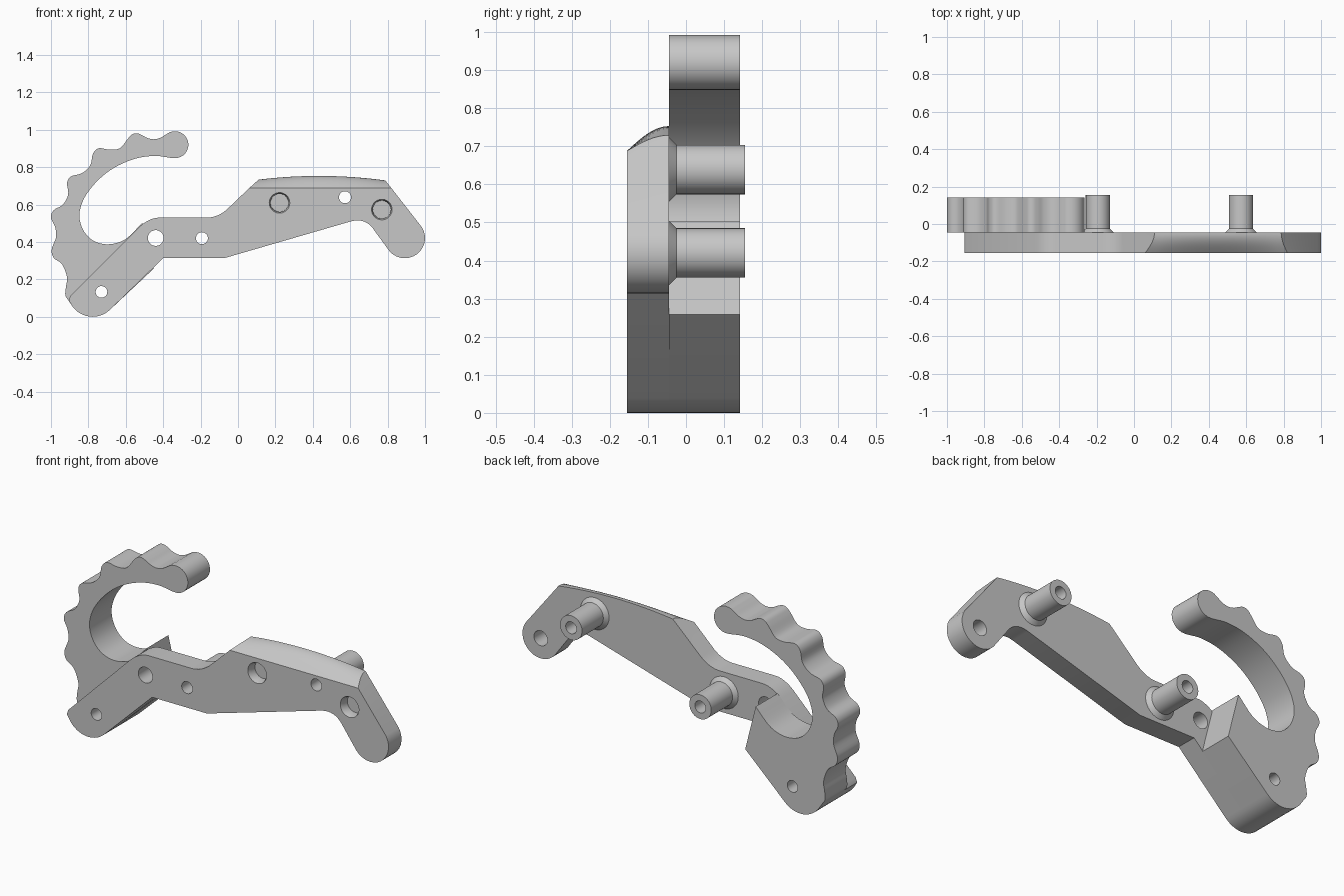
import bpy, bmesh, math
from mathutils import Vector

if "Cube" in bpy.data.objects:
    bpy.data.objects.remove(bpy.data.objects["Cube"])

grey = bpy.data.materials.new("light grey metal")
grey.diffuse_color = (0.57, 0.57, 0.57, 1)
grey.use_nodes = True
grey.node_tree.nodes["Principled BSDF"].inputs["Base Color"].default_value = grey.diffuse_color
FRONT, MID, BACK, PEG_END = -0.155, -0.045, 0.142, 0.155


def arc(cx, cz, r, a0, a1, n=14):
    """Points on a circle between two angles in degrees."""
    steps = [math.radians(a0 + (a1 - a0) * i / n) for i in range(n + 1)]
    return [(cx + r * math.cos(a), cz + r * math.sin(a)) for a in steps]


def spline(pts, n=5):
    """Smooth curve through the points."""
    p = [Vector(q) for q in pts]
    p = [2 * p[0] - p[1]] + p + [2 * p[-1] - p[-2]]
    out = []
    for a, b, c, d in zip(p, p[1:], p[2:], p[3:]):
        for i in range(n):
            t = i / n
            q = 0.5 * (2 * b + (c - a) * t + (2 * a - 5 * b + 4 * c - d) * t * t
                       + (3 * b - a - 3 * c + d) * t ** 3)
            out.append(tuple(q))
    return out + [tuple(p[-2])]


def fillet(a, corner, b, n=8):
    """Rounded corner from a to b."""
    a, c, b = Vector(a), Vector(corner), Vector(b)
    return [tuple(a * (1 - t) ** 2 + 2 * c * t * (1 - t) + b * t * t)
            for t in (i / n for i in range(n + 1))]


def loft(name, layers, close=False):
    """Skin a list of closed 3D rings; cap the ends or join last to first."""
    bm = bmesh.new()
    rings = [[bm.verts.new(p) for p in ring] for ring in layers]
    pairs = list(zip(rings, rings[1:])) + ([(rings[-1], rings[0])] if close else [])
    for r, s in pairs:
        for i in range(len(r)):
            j = (i + 1) % len(r)
            bm.faces.new((r[i], r[j], s[j], s[i]))
    if not close:
        bm.faces.new(rings[0])
        bm.faces.new(rings[-1])
    bmesh.ops.recalc_face_normals(bm, faces=bm.faces)
    mesh = bpy.data.meshes.new(name)
    bm.to_mesh(mesh)
    bm.free()
    mesh.materials.append(grey)
    ob = bpy.data.objects.new(name, mesh)
    bpy.context.collection.objects.link(ob)
    return ob


def turned(name, x, z, profile, close=False):
    """Revolve (radius, y) points round an axis along y."""
    return loft(name, [[(px, y, pz) for px, pz in arc(x, z, r, 0, 352.5, 47)]
                       for r, y in profile], close)


def drill(ob, holes):
    """Cut turned holes, apply, then smooth the result."""
    bpy.context.view_layer.objects.active = ob
    for x, z, profile in holes:
        cutter = turned("cutter", x, z, profile)
        mod = ob.modifiers.new("hole", "BOOLEAN")
        mod.operation, mod.solver, mod.object = "DIFFERENCE", "EXACT", cutter
        bpy.ops.object.modifier_apply(modifier=mod.name)
        bpy.data.objects.remove(cutter)
    smooth(ob)


def smooth(ob):
    bpy.ops.object.select_all(action="DESELECT")
    ob.select_set(True)
    bpy.context.view_layer.objects.active = ob
    bpy.ops.object.shade_smooth_by_angle(angle=math.radians(30))


# Lever plate: outline whose top edge rises from front to back
def plate_ring(t):
    y = FRONT + (MID - FRONT) * t
    rise = math.sin(t * math.pi / 2)
    lx, lz = 0.06 + 0.05 * rise, 0.688 + 0.045 * rise
    rx, rz = 0.82 - 0.033 * rise, 0.688 + 0.041 * rise
    top = []
    for i in range(17):
        s = i / 16
        top.append((lx + (rx - lx) * s,
                    lz + (rz - lz) * s + 0.022 * rise * 4 * s * (1 - s)))
    pts = arc(-0.777, 0.133, 0.133, 315, 210)
    pts += [(-0.905, 0.088), (-0.896, 0.113)]
    pts += fillet((-0.53, 0.478), (-0.475, 0.53), (-0.42, 0.53))
    pts += fillet((-0.17, 0.53), (-0.11, 0.53), (-0.06, 0.573))
    pts += top
    pts += arc(0.892, 0.421, 0.108, 32, -140)
    pts += fillet((0.73, 0.46), (0.685, 0.533), (0.60, 0.509))
    pts += [(-0.075, 0.313), (-0.40, 0.313)]
    return [(px, y, pz) for px, pz in pts]


plate = loft("lever_plate", [plate_ring(i / 10) for i in range(11)])
through = lambda r: [(r, -0.3), (r, 0.3)]
pocket = [(0.062, FRONT - 0.02), (0.055, FRONT), (0.048, FRONT + 0.02), (0.048, FRONT + 0.05)]
drill(plate, [
    (-0.73, 0.133, through(0.031)),
    (-0.44, 0.421, through(0.042)),
    (-0.193, 0.42, through(0.032)),
    (0.572, 0.639, through(0.032)),
    (0.222, 0.609, pocket),
    (0.769, 0.573, pocket),
    (0.892, 0.421, [(0.04, MID - 0.09), (0.04, 0.1)]),
])

# Scalloped hook: outer grip, rounded tip, inner opening, wedge end
grip = spline([
    (-0.905, 0.085), (-0.923, 0.115), (-0.92, 0.16), (-0.914, 0.21), (-0.94, 0.28),
    (-0.985, 0.315), (-0.996, 0.36), (-0.973, 0.425), (-0.978, 0.48), (-1.0, 0.53),
    (-0.985, 0.57), (-0.936, 0.60), (-0.908, 0.655), (-0.914, 0.715), (-0.893, 0.75),
    (-0.834, 0.768), (-0.79, 0.81), (-0.775, 0.873), (-0.743, 0.901), (-0.684, 0.893),
    (-0.63, 0.902), (-0.588, 0.953), (-0.565, 0.976), (-0.54, 0.981), (-0.513, 0.971),
    (-0.485, 0.956), (-0.45, 0.949), (-0.415, 0.957), (-0.385, 0.975), (-0.365, 0.987)])
tip = arc(-0.337, 0.920, 0.072, 100, -95)
opening = spline([
    (-0.355, 0.849), (-0.445, 0.860), (-0.55, 0.845), (-0.66, 0.798), (-0.75, 0.728),
    (-0.82, 0.638), (-0.848, 0.548), (-0.83, 0.468), (-0.782, 0.412), (-0.72, 0.389),
    (-0.655, 0.393), (-0.59, 0.423), (-0.512, 0.502)])
outline = arc(-0.777, 0.133, 0.133, 315, 210) + grip + tip + opening + [(-0.45, 0.258)]
hook = loft("scalloped_hook", [[(px, y, pz) for px, pz in outline] for y in (MID, BACK)])
drill(hook, [(-0.73, 0.133, through(0.031))])

# Hollow pegs with a flared foot
for name, x, z in (("inner_peg", -0.193, 0.42), ("outer_peg", 0.572, 0.639)):
    smooth(turned(name, x, z, [(0.032, MID), (0.085, MID), (0.065, MID + 0.02),
                               (0.065, PEG_END), (0.032, PEG_END)], close=True))
